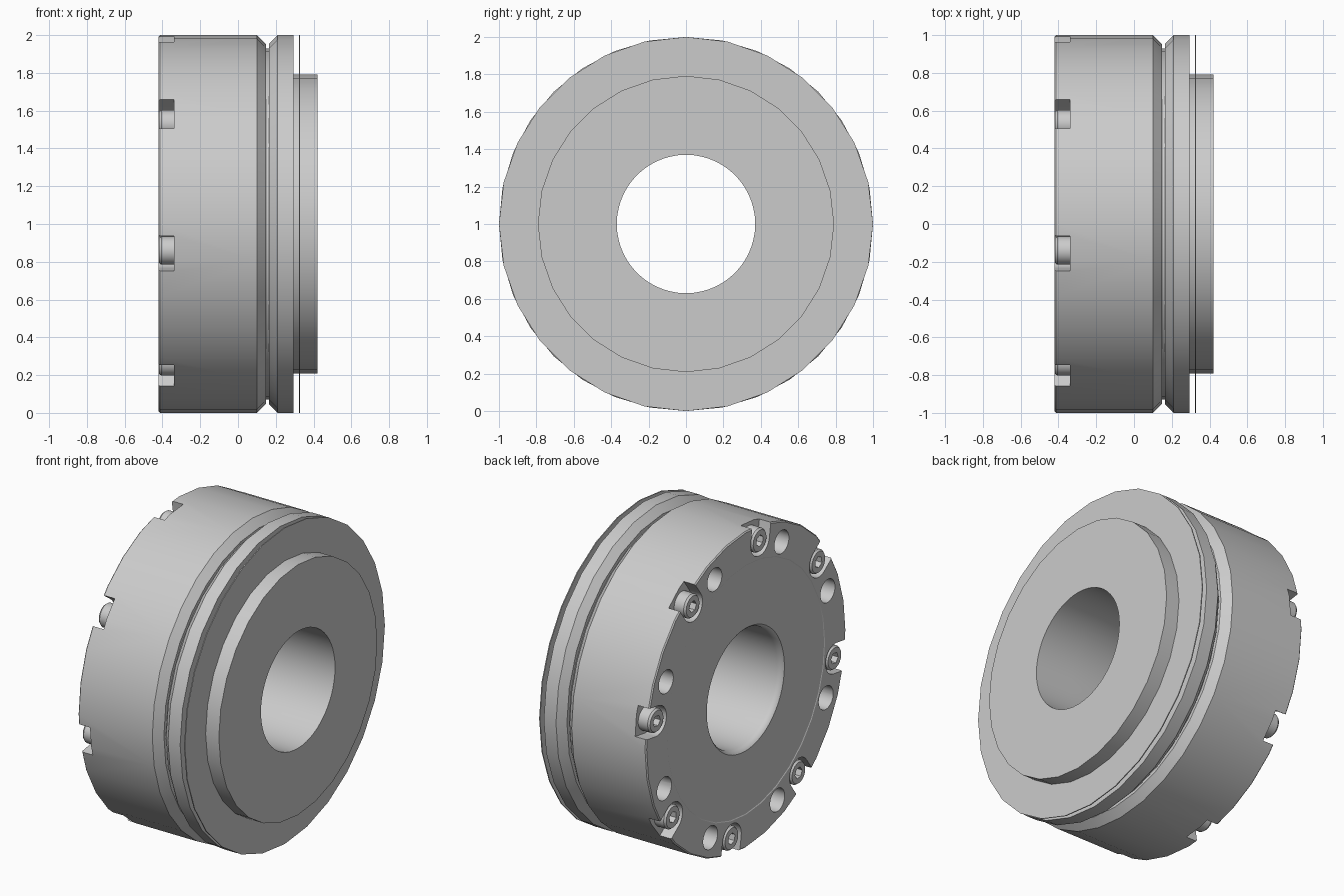
import bpy, bmesh, math
from math import cos, sin, pi, radians

cube = bpy.data.objects.get("Cube")
if cube:
    bpy.data.objects.remove(cube, do_unlink=True)

GREY = (0.6, 0.6, 0.6, 1)
steel = bpy.data.materials.new("grey_steel")
steel.use_nodes = True
steel.diffuse_color = GREY
steel.node_tree.nodes["Principled BSDF"].inputs["Base Color"].default_value = GREY

FACE = -0.42      # bolted face
POCKET = -0.34    # floor of the pockets
STEP = 2 * pi / 8
BOLTS = [radians(9) + STEP * i for i in range(8)]
HOLES = [radians(24) + STEP * i for i in range(8)]


def finish(bm, name):
    bmesh.ops.recalc_face_normals(bm, faces=bm.faces)
    mesh = bpy.data.meshes.new(name)
    bm.to_mesh(mesh)
    bm.free()
    mesh.materials.append(steel)
    obj = bpy.data.objects.new(name, mesh)
    bpy.context.collection.objects.link(obj)
    obj.location.z = 1
    return obj


def lathe(name, profile, sides, phase=0.0):
    """Solid of revolution about x from (x, radius) points, capped at both ends."""
    bm = bmesh.new()
    rings = [[bm.verts.new((x, r * cos(phase + 2 * pi * i / sides), r * sin(phase + 2 * pi * i / sides)))
              for i in range(sides)] for x, r in profile]
    for a, b in zip(rings, rings[1:]):
        for i in range(sides):
            j = (i + 1) % sides
            bm.faces.new((a[i], a[j], b[j], b[i]))
    bm.faces.new(rings[0])
    bm.faces.new(rings[-1])
    return finish(bm, name)


def arc(r, sides, start=0.0, sweep=2 * pi):
    return [(r * cos(start + sweep * i / sides), r * sin(start + sweep * i / sides)) for i in range(sides)]


def prisms(name, outline, radius, angles, x0, x1, bevel=0.0):
    """Copies of an outline (radial, tangential), extruded along x around the axis."""
    bm = bmesh.new()
    for t in angles:
        def ring(x, k=1.0):
            return [bm.verts.new((x, (radius + u * k) * cos(t) - v * k * sin(t),
                                  (radius + u * k) * sin(t) + v * k * cos(t))) for u, v in outline]
        rings = [ring(x0, 1 - bevel), ring(x0 + 0.012), ring(x1)] if bevel else [ring(x0), ring(x1)]
        n = len(outline)
        for a, b in zip(rings, rings[1:]):
            for i in range(n):
                bm.faces.new((a[i], a[(i + 1) % n], b[(i + 1) % n], b[i]))
        bm.faces.new(rings[0])
        bm.faces.new(rings[-1])
    return finish(bm, name)


def cut(obj, *cutters):
    bpy.context.view_layer.objects.active = obj
    for c in cutters:
        mod = obj.modifiers.new("cut", "BOOLEAN")
        mod.operation, mod.solver, mod.object = "DIFFERENCE", "EXACT", c
        bpy.ops.object.modifier_apply(modifier=mod.name)


def smooth(obj):
    bpy.ops.object.select_all(action="DESELECT")
    obj.select_set(True)
    bpy.context.view_layer.objects.active = obj
    bpy.ops.object.shade_smooth_by_angle(angle=radians(28))


# Main body with a faint step around the inner face and a chamfer to the groove
body = lathe("main_body", [(FACE + 0.003, 0.785), (FACE, 0.79), (FACE, 0.993), (FACE + 0.007, 1.0),
                           (0.10, 1.0), (0.148, 0.952), (0.148, 0.93), (0.165, 0.93)], 32)

# Rear flange, thin shim plate and locating boss
flange = lathe("rear_flange", [(0.165, 0.955), (0.21, 1.0), (0.295, 1.0), (0.295, 0.792), (0.322, 0.792),
                               (0.322, 1.0), (0.328, 1.0), (0.328, 0.792), (0.42, 0.792)], 28)

# Centre bore with a rounded mouth on the bolted face
f = 0.05
mouth = [(FACE + f - f * sin(a), 0.37 + f - f * cos(a)) for a in (radians(d) for d in (55, 40, 25, 12, 0))]
shift = FACE - mouth[0][0]
mouth = [(x + shift, r) for x, r in mouth]
bore = lathe("bore_cutter", [(FACE - 0.05, mouth[0][1])] + mouth + [(0.5, 0.37)], 56)

# Round-ended pockets open to the rim, and blind holes between them
w = 0.094
slot = arc(w, 16, pi / 2, pi) + [(0, -w), (0.2, -w), (0.2, w)]
pockets = prisms("pocket_cutter", slot, 0.90, BOLTS, FACE - 0.05, POCKET)
holes = prisms("hole_cutter", arc(0.073, 24), 0.875, HOLES, FACE - 0.05, -0.2)
cut(body, bore, pockets, holes)
cut(flange, bore)

# Socket-head bolts in the pockets
bolts = prisms("socket_bolts", arc(0.075, 24), 0.90, BOLTS, FACE + 0.002, POCKET + 0.01, bevel=0.12)
sockets = prisms("socket_cutter", arc(0.036, 6), 0.90, BOLTS, FACE - 0.05, FACE + 0.045)
cut(bolts, sockets)

for c in (bore, pockets, holes, sockets):
    bpy.data.objects.remove(c, do_unlink=True)
for o in (body, flange, bolts):
    smooth(o)
